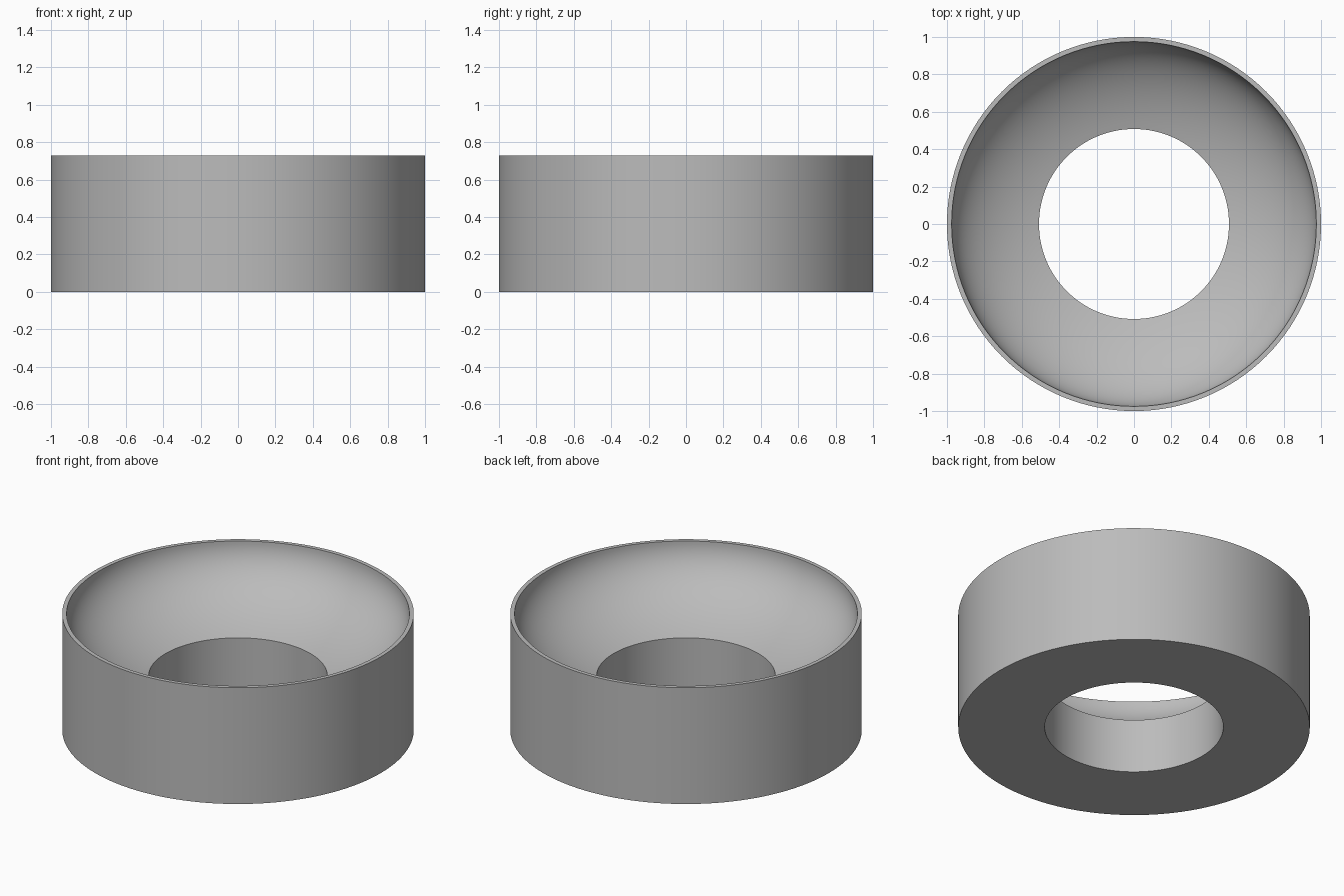
import bpy, bmesh, math

if "Cube" in bpy.data.objects:
    bpy.data.objects.remove(bpy.data.objects["Cube"])

OUTER, LIP, BORE = 1.0, 0.975, 0.508
HEIGHT, BORE_TOP = 0.73, 0.34
SEGMENTS, BOWL_STEPS = 128, 24

# Half cross-section: bore, curved bowl, thin flat rim, outer wall, flat base
a0 = math.acos(BORE / LIP)
depth = (HEIGHT - BORE_TOP) / math.sin(a0)
profile = [(BORE, 0.0)]
for i in range(BOWL_STEPS + 1):
    a = a0 * (1 - i / BOWL_STEPS)
    profile.append((LIP * math.cos(a), HEIGHT - depth * math.sin(a)))
profile += [(OUTER, HEIGHT), (OUTER, 0.0)]

# Revolve the closed profile around z
bm = bmesh.new()
rings = []
for s in range(SEGMENTS):
    t = 2 * math.pi * s / SEGMENTS
    rings.append([bm.verts.new((r * math.cos(t), r * math.sin(t), z)) for r, z in profile])
n = len(profile)
for s in range(SEGMENTS):
    p, q = rings[s], rings[(s + 1) % SEGMENTS]
    for i in range(n):
        j = (i + 1) % n
        bm.faces.new((p[i], p[j], q[j], q[i]))
bmesh.ops.recalc_face_normals(bm, faces=bm.faces)
mesh = bpy.data.meshes.new("bowl_ring")
bm.to_mesh(mesh)
bm.free()

ring = bpy.data.objects.new("bowl_ring", mesh)
bpy.context.collection.objects.link(ring)

# Single plain grey
grey = bpy.data.materials.new("plain grey")
grey.diffuse_color = (0.5, 0.5, 0.5, 1)
grey.use_nodes = True
grey.node_tree.nodes["Principled BSDF"].inputs["Base Color"].default_value = grey.diffuse_color
mesh.materials.append(grey)

# Smooth curves, sharp rims
bpy.context.view_layer.objects.active = ring
ring.select_set(True)
bpy.ops.object.shade_smooth_by_angle(angle=math.radians(30))
